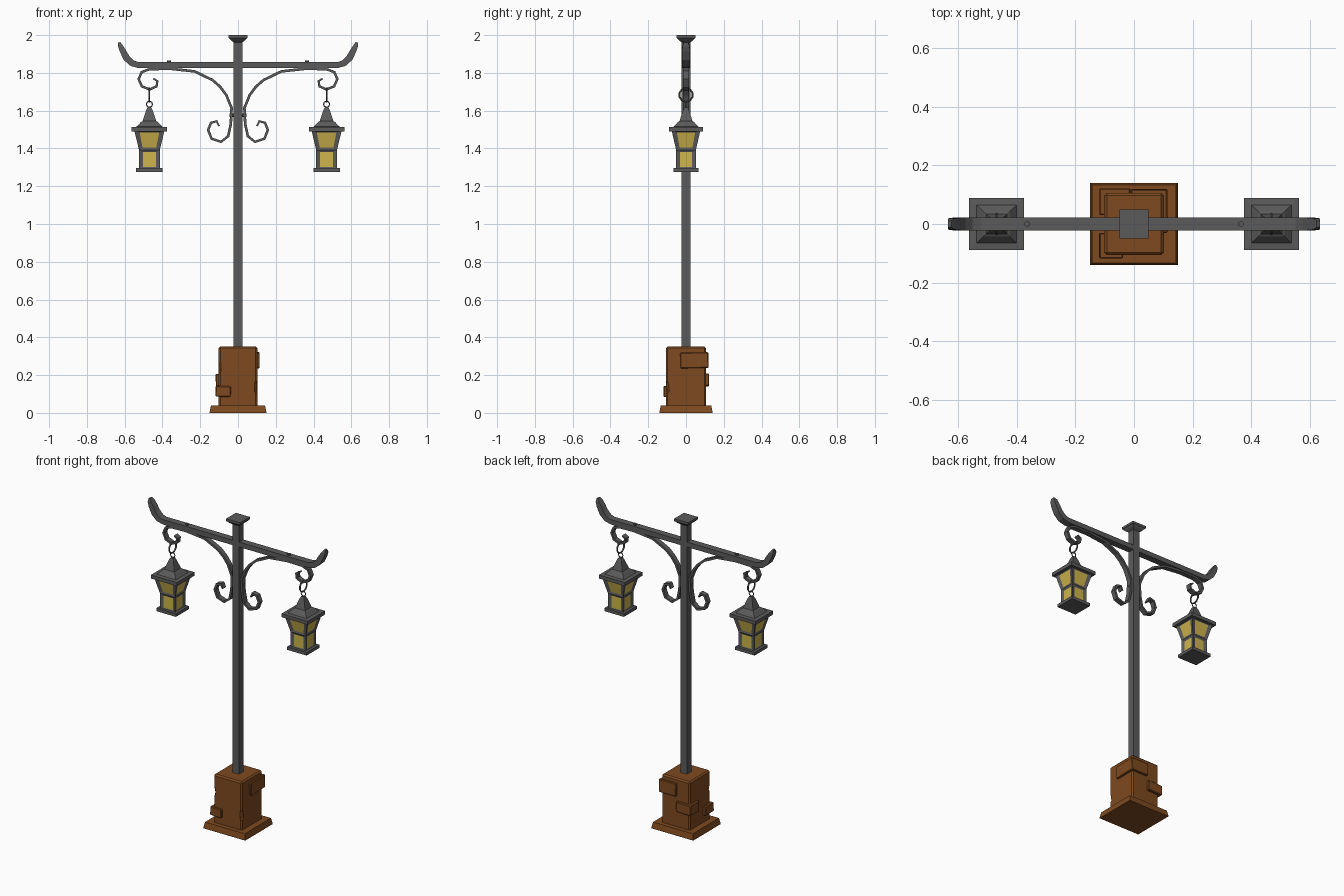
import bpy, bmesh, math
from mathutils import Vector, Matrix

if "Cube" in bpy.data.objects:
    bpy.data.objects.remove(bpy.data.objects["Cube"], do_unlink=True)


def material(name, rgb):
    m = bpy.data.materials.new(name)
    m.use_nodes = True
    m.diffuse_color = (*rgb, 1)
    m.node_tree.nodes["Principled BSDF"].inputs["Base Color"].default_value = (*rgb, 1)
    return m


IRON = material("dark iron", (0.105, 0.105, 0.105))
GLASS = material("yellow glass", (0.62, 0.46, 0.075))
BROWN = material("brown stone", (0.21, 0.068, 0.014))


def finish(name, bm, *mats):
    bmesh.ops.recalc_face_normals(bm, faces=bm.faces)
    mesh = bpy.data.meshes.new(name)
    bm.to_mesh(mesh)
    bm.free()
    ob = bpy.data.objects.new(name, mesh)
    bpy.context.collection.objects.link(ob)
    for m in mats:
        mesh.materials.append(m)
    return ob


def skin(bm, rings):
    """Join four-cornered rings into a closed solid."""
    rings = [[bm.verts.new(p) for p in r] for r in rings]
    for a, b in zip(rings, rings[1:]):
        for i in range(4):
            j = (i + 1) % 4
            bm.faces.new((a[i], a[j], b[j], b[i]))
    bm.faces.new(rings[0])
    bm.faces.new(rings[-1])
    bmesh.ops.recalc_face_normals(bm, faces=bm.faces)


def square_loft(profile, ratio=1.0):
    """Square cross-sections from (half width, height) pairs."""
    bm = bmesh.new()
    corners = ((-1, -1), (1, -1), (1, 1), (-1, 1))
    skin(bm, [[(sx * h, sy * h * ratio, z) for sx, sy in corners] for h, z in profile])
    return bm


def sweep(path):
    """Flat bar along (x, z, half thickness, half depth) points."""
    bm = bmesh.new()
    rings = []
    for i, (x, z, t, w) in enumerate(path):
        a, b = path[max(i - 1, 0)], path[min(i + 1, len(path) - 1)]
        d = Vector((b[0] - a[0], b[1] - a[1])).normalized()
        nx, nz = -d.y * t, d.x * t
        rings.append([(x + s * nx, y, z + s * nz)
                      for s, y in ((-1, -w), (1, -w), (1, w), (-1, w))])
    skin(bm, rings)
    return bm


def block(name, lo, hi, mat, bevel=0.004, tilt=0.0, axis='Y'):
    lo, hi = Vector(lo), Vector(hi)
    bm = bmesh.new()
    bmesh.ops.create_cube(bm, size=1)
    bmesh.ops.scale(bm, vec=hi - lo, verts=bm.verts)
    bmesh.ops.rotate(bm, matrix=Matrix.Rotation(tilt, 3, axis), verts=bm.verts)
    bmesh.ops.translate(bm, vec=(lo + hi) / 2, verts=bm.verts)
    if bevel:
        bmesh.ops.bevel(bm, geom=bm.edges[:], offset=bevel, segments=1, affect='EDGES')
    return finish(name, bm, mat)


def rod(name, center, radius, length, axis=None):
    bm = bmesh.new()
    bmesh.ops.create_cone(bm, cap_ends=True, segments=8, radius1=radius,
                          radius2=radius, depth=length)
    if axis:
        bmesh.ops.rotate(bm, matrix=Matrix.Rotation(math.pi / 2, 3, axis), verts=bm.verts)
    bmesh.ops.translate(bm, vec=center, verts=bm.verts)
    return finish(name, bm, IRON)


def ring(name, center, radius, thick, rotation, segments):
    bpy.ops.mesh.primitive_torus_add(location=center, rotation=rotation, major_radius=radius,
                                     minor_radius=thick, major_segments=segments,
                                     minor_segments=6)
    ob = bpy.context.object
    ob.name = name
    ob.data.materials.append(IRON)


# Stone base: plinth, chipped pedestal and loose slabs
plinth = finish("plinth", square_loft([(0.15, 0), (0.15, 0.006), (0.143, 0.04)], 0.935), BROWN)
pedestal = block("pedestal", (-0.102, -0.106, 0.03), (0.102, 0.106, 0.352), BROWN, 0.009)
for x, y, z, h, turn in ((0.112, -0.116, 0.135, 0.035, 0.5), (-0.114, -0.118, 0.25, 0.045, 0.9)):
    cutter = block("chip_cutter", (x - 0.025, y - 0.025, z - h), (x + 0.025, y + 0.025, z + h),
                   BROWN, 0.012, turn * 0.3, 'X')
    cutter.hide_render = True
    cut = pedestal.modifiers.new("chip", 'BOOLEAN')
    cut.operation = 'DIFFERENCE'
    cut.object = cutter
    bpy.context.view_layer.objects.active = pedestal
    bpy.ops.object.modifier_apply(modifier=cut.name)
    bpy.data.objects.remove(cutter, do_unlink=True)
block("front_slab", (-0.119, -0.118, 0.085), (-0.038, -0.03, 0.142), BROWN, 0.004, 0.03)
block("back_slab", (-0.118, 0.03, 0.142), (-0.012, 0.122, 0.208), BROWN, 0.004, -0.03)
block("upper_slab", (-0.01, -0.03, 0.237), (0.114, 0.119, 0.32), BROWN, 0.004, 0.02, 'X')

# Pole and its cap
finish("pole", square_loft([(0.023, 0.34), (0.023, 1.975)]), IRON)
finish("pole_cap", square_loft([(0.023, 1.962), (0.037, 1.972), (0.05, 1.985), (0.05, 2.0)]), IRON)

# Crossbar with upturned, tapering tips
half = [(0.525, 1.841, 0.016, 0.022), (0.56, 1.851, 0.017, 0.022),
        (0.59, 1.879, 0.018, 0.022), (0.612, 1.92, 0.016, 0.021),
        (0.624, 1.945, 0.012, 0.019), (0.629, 1.962, 0.006, 0.011)]
finish("crossbar", sweep([(-x, z, t, w) for x, z, t, w in reversed(half)] + half), IRON)

# Scroll bracket path, from the lower curl to the lantern hook
SCROLL = [(0.1, 1.518), (0.113, 1.544), (0.143, 1.536), (0.158, 1.498), (0.14, 1.452),
          (0.09, 1.435), (0.052, 1.465), (0.038, 1.53), (0.034, 1.614), (0.062, 1.683),
          (0.095, 1.727), (0.135, 1.762), (0.23, 1.808), (0.36, 1.822), (0.468, 1.82),
          (0.51, 1.804), (0.526, 1.767), (0.509, 1.729), (0.468, 1.712), (0.431, 1.729),
          (0.427, 1.757), (0.448, 1.77)]


def lantern(side, x):
    def place(name, bm, *mats):
        bmesh.ops.translate(bm, vec=(x, 0, 0), verts=bm.verts)
        finish(side + name, bm, *mats)

    place("_lantern_base", square_loft([(0.07, 1.276), (0.07, 1.296)], 0.95), IRON)

    # Lantern body: each side is inset to form frames around the panes
    bm = square_loft([(0.055, 1.29), (0.055, 1.392), (0.08, 1.495)], 0.95)
    panes = [f for f in bm.faces if abs(f.normal.z) < 0.7]
    bmesh.ops.inset_individual(bm, faces=panes, thickness=0.012, depth=-0.006,
                               use_even_offset=True)
    for f in panes:
        f.material_index = 1
        k = 1 if abs(f.normal.x) > abs(f.normal.y) else 0
        for v in f.verts:
            v.co[k] *= 0.8
    place("_lantern_body", bm, IRON, GLASS)

    roof = [(0.094, 1.49), (0.094, 1.513), (0.068, 1.515), (0.045, 1.54),
            (0.036, 1.545), (0.016, 1.605), (0.01, 1.617)]
    place("_lantern_roof", square_loft(roof, 0.95), IRON)

    ring(side + "_small_ring", (x, 0, 1.634), 0.016, 0.003, (math.pi / 2, 0, 0), 10)
    ring(side + "_hanging_ring", (x, 0, 1.683), 0.036, 0.005, (0, math.pi / 2, 0), 10)


for side, s in (("left", 1), ("right", -1)):
    last = len(SCROLL) - 1
    band = [(s * x, z, 0.004 if i in (0, last) else 0.007, 0.016)
            for i, (x, z) in enumerate(SCROLL)]
    finish(side + "_scroll", sweep(band), IRON)
    rod(side + "_bar_rivet", (s * 0.365, 0, 1.84), 0.01, 0.052)
    lantern(side, s * 0.469)
rod("pole_rivet", (0, 0, 1.575), 0.009, 0.09, 'Y')
